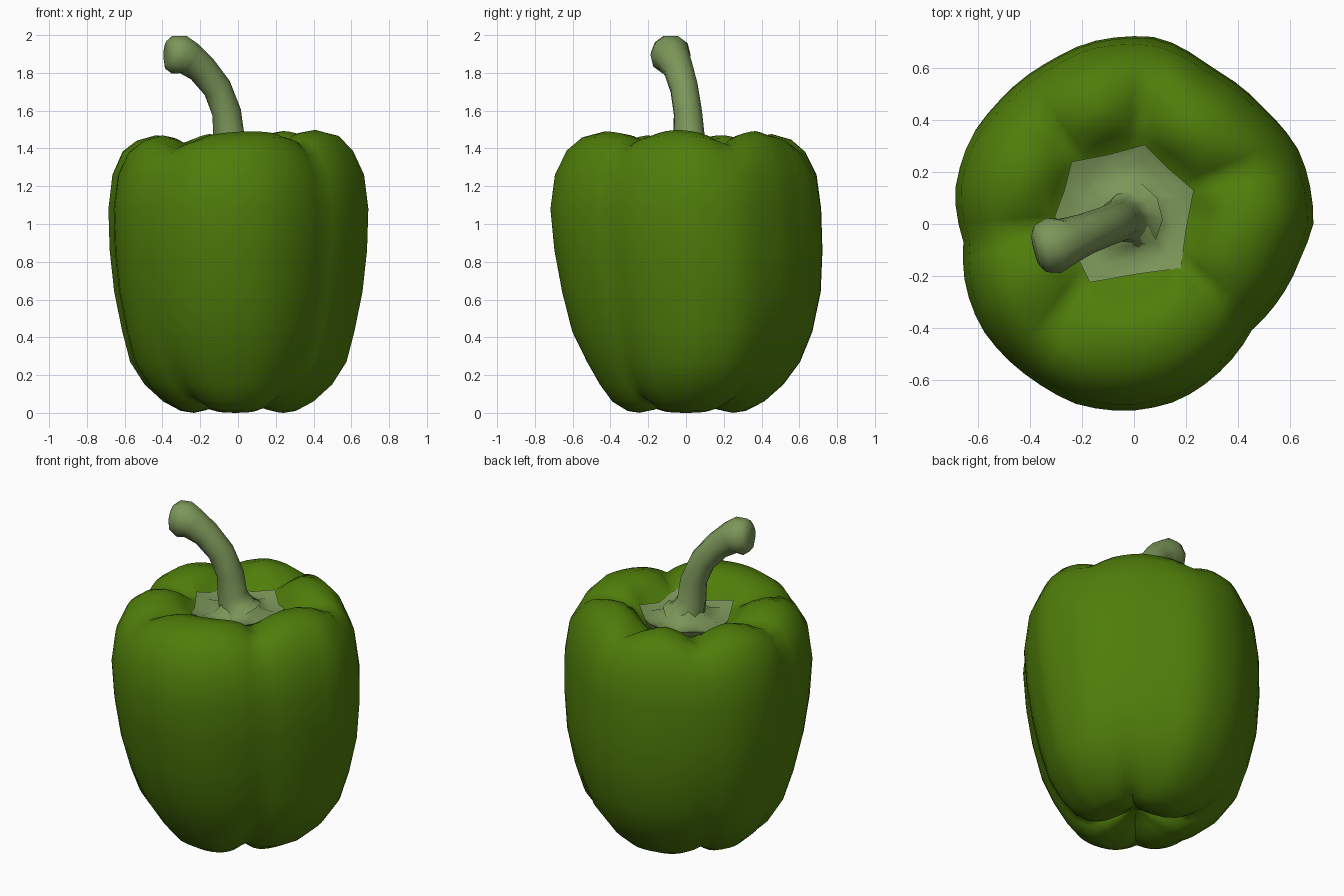
import bpy, math
from math import sin, cos, radians, pi, exp
from mathutils import Vector

if "Cube" in bpy.data.objects:
    bpy.data.objects.remove(bpy.data.objects["Cube"])


def material(name, color):
    m = bpy.data.materials.new(name)
    m.diffuse_color = (*color, 1)
    m.use_nodes = True
    m.node_tree.nodes["Principled BSDF"].inputs["Base Color"].default_value = m.diffuse_color
    return m


def loft(name, rings, mat, angle=60):
    """Skin closed rings in order and cap both ends with a triangle fan."""
    n = len(rings[0])
    verts = [Vector(p) for r in rings for p in r]
    faces = [(k * n + i, k * n + (i + 1) % n, (k + 1) * n + (i + 1) % n, (k + 1) * n + i)
             for k in range(len(rings) - 1) for i in range(n)]
    for start, flip in ((0, True), (len(rings) - 1, False)):
        verts.append(sum((Vector(p) for p in rings[start]), Vector()) / n)
        c = len(verts) - 1
        for i in range(n):
            a, b = start * n + i, start * n + (i + 1) % n
            faces.append((b, a, c) if flip else (a, b, c))
    me = bpy.data.meshes.new(name)
    me.from_pydata(verts, [], faces)
    me.materials.append(mat)
    ob = bpy.data.objects.new(name, me)
    bpy.context.collection.objects.link(ob)
    bpy.context.view_layer.objects.active = ob
    ob.select_set(True)
    bpy.ops.object.shade_smooth_by_angle(angle=radians(angle))
    ob.select_set(False)
    return ob


green = material("skin_green", (0.078, 0.205, 0.003))
pale = material("stem_green", (0.20, 0.305, 0.10))

# Widest outline seen from above: (angle, radius)
outline = [(0, .69), (23, .695), (41, .666), (63, .665), (82, .717), (105, .713), (117, .70),
           (139, .70), (152, .71), (170, .70), (186, .66), (200, .69), (214, .71), (238, .715),
           (252, .727), (268, .72), (284, .70), (301, .655), (318, .61), (333, .63), (349, .655),
           (360, .69)]


def radius(deg):
    for (a, ra), (b, rb) in zip(outline, outline[1:]):
        if a <= deg <= b:
            return ra + (rb - ra) * (deg - a) / (b - a)


def crease(deg, centres, width):
    return max(exp(-(abs((deg - c + 180) % 360 - 180) / width) ** 1.15) for c in centres)


TOP = (24, 84, 132, 186, 234, 318)
BOTTOM = (48, 138, 228, 312)

# Side profile: (radius factor, height, crease raise or dip, crease pinch)
profile = [(.04, .10, 0, 0), (.14, .05, .04, 0), (.25, .015, .05, 0), (.35, .0, .06, .02),
           (.44, .01, .055, .05), (.57, .06, .03, .07), (.70, .15, .01, .07), (.81, .27, 0, .04),
           (.89, .43, 0, .02), (.955, .64, 0, 0), (.99, .86, 0, 0), (1, 1.08, 0, 0),
           (.97, 1.26, 0, .01), (.89, 1.39, -.025, .03), (.785, 1.46, -.055, .03),
           (.64, 1.49, -.09, .01), (.525, 1.475, -.09, 0), (.43, 1.41, -.03, 0),
           (.36, 1.35, 0, 0), (.2, 1.31, 0, 0)]

# Lobed body
rings = []
for f, z, dz, pinch in profile:
    ring = []
    upper = z > 1
    for deg in range(0, 360, 6):
        t = radians(deg)
        c = crease(deg, TOP, 12) if upper else crease(deg, BOTTOM, 11)
        r = radius(deg) * f * (1 - pinch * c)
        if not upper:
            # low down, the front tapers in more than the flanks
            bump = exp(-((z - .2) / .15) ** 2)
            r *= 1 + bump * (.035 * cos(t) ** 2 - (.07 * sin(t) ** 2 if deg > 180 else 0))
        sx = -.02 * (1 - f) * 1.5 if upper else 0
        sy = .04 * (1 - f) * 1.5 if upper else .033 * sin(pi * min(z, 1))
        lift = .012 * cos(t) if z > 1.4 else 0
        ring.append((r * cos(t) + sx, r * sin(t) + sy, z + dz * c + lift))
    rings.append(ring)
loft("pepper_body", rings, green, 75)

# Six-pointed calyx sunk into the top
corners = [(.23, .13), (.04, .305), (-.24, .24), (-.305, .03), (-.17, -.225), (.18, -.17)]
edge = []
for i, (x, y) in enumerate(corners):
    nx, ny = corners[(i + 1) % 6]
    edge += [(x, y, 1.41), ((x + nx) * .49, (y + ny) * .49, 1.375)]


def inset(s, drop):
    return [(-.01 + (x + .01) * s, .03 + (y - .03) * s, drop + (z - 1.38) * s) for x, y, z in edge]


loft("calyx", [inset(.93, 1.33), inset(1, 1.375), inset(.75, 1.355), inset(.5, 1.375),
               inset(.3, 1.43)], pale, 50)

# Curved stem: (x, y, z, radius)
path = [(-.01, .03, 1.36, .135), (-.03, .025, 1.40, .10), (-.05, .015, 1.47, .084),
        (-.06, .01, 1.59, .077), (-.11, -.01, 1.72, .076), (-.19, -.04, 1.82, .08),
        (-.26, -.068, 1.876, .092), (-.31, -.082, 1.895, .11), (-.36, -.095, 1.91, .093),
        (-.38, -.10, 1.912, .06)]
rings = []
for i, (x, y, z, r) in enumerate(path):
    a, b = path[max(i - 1, 0)], path[min(i + 1, len(path) - 1)]
    q = (Vector(b[:3]) - Vector(a[:3])).to_track_quat('Z', 'Y')
    rings.append([Vector((x, y, z)) + q @ Vector((r * cos(k * pi / 5), r * sin(k * pi / 5), 0))
                  for k in range(10)])
loft("stem", rings, pale)
